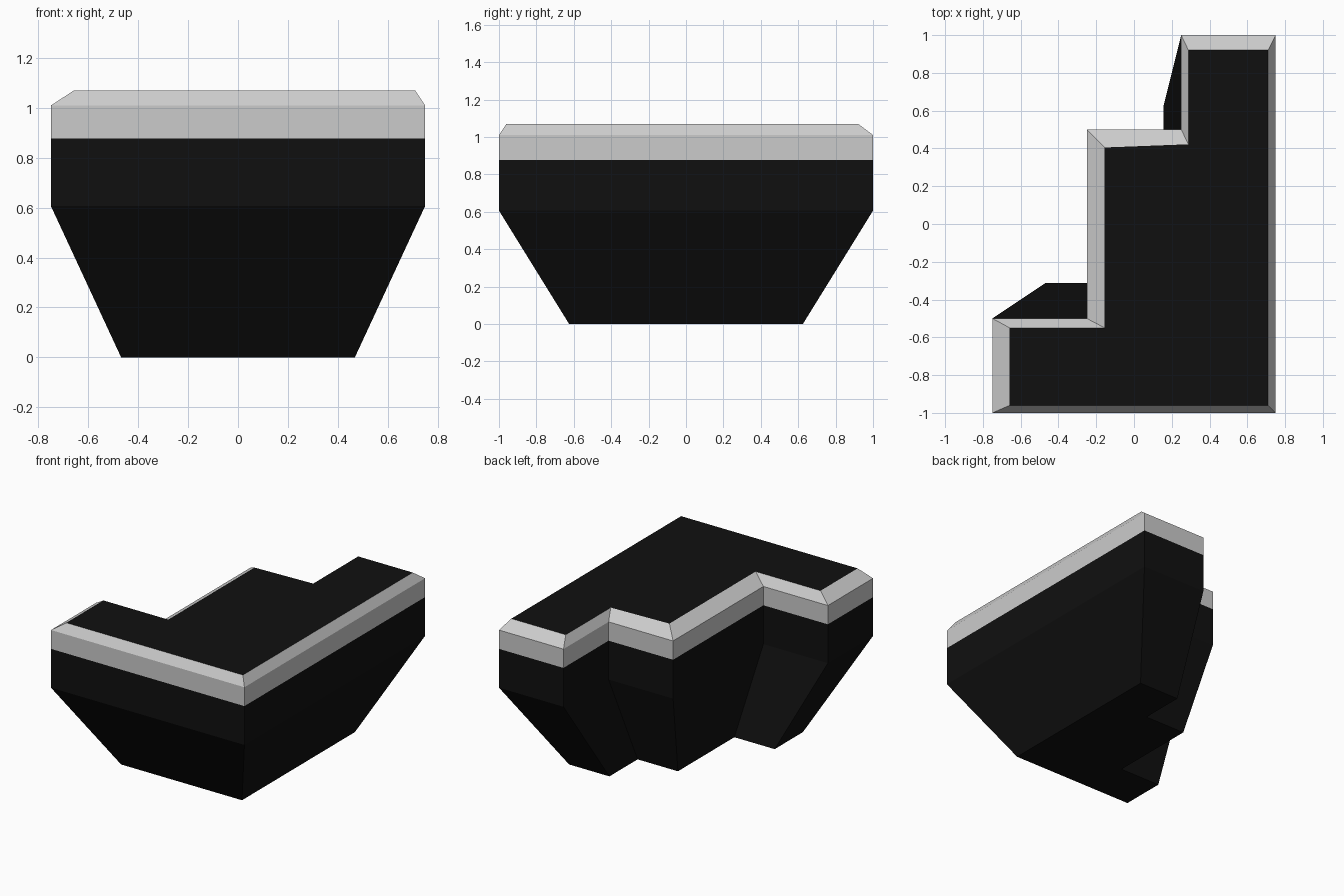
import bpy, bmesh

if "Cube" in bpy.data.objects:
    bpy.data.objects.remove(bpy.data.objects["Cube"])

# Stepped plan outline shared by every level, and the bevelled inner outline
OUTER = [(-0.75, -1), (0.75, -1), (0.75, 1), (0.25, 1),
         (0.25, 0.5), (-0.25, 0.5), (-0.25, -0.5), (-0.75, -0.5)]
INNER = [(-0.658, -0.96), (0.71, -0.96), (0.71, 0.92), (0.288, 0.92),
         (0.288, 0.422), (-0.155, 0.405), (-0.155, -0.55), (-0.658, -0.55)]
BASE = [(x * 0.625, y * 0.625) for x, y in OUTER]

black = bpy.data.materials.new("black")
black.diffuse_color = (0.005, 0.005, 0.005, 1)
black.use_nodes = True
black.node_tree.nodes["Principled BSDF"].inputs["Base Color"].default_value = black.diffuse_color


def loft(name, levels, cap_bottom=False, cap_top=False, material=None):
    """Join stacked outlines (outline, z) with flat side faces."""
    bm = bmesh.new()
    rings = [[bm.verts.new((x, y, z)) for x, y in pts] for pts, z in levels]
    for low, high in zip(rings, rings[1:]):
        for i in range(len(low)):
            j = (i + 1) % len(low)
            bm.faces.new((low[i], low[j], high[j], high[i]))
    if cap_bottom:
        bm.faces.new(rings[0][::-1])
    if cap_top:
        bm.faces.new(rings[-1])
    mesh = bpy.data.meshes.new(name)
    bm.to_mesh(mesh)
    bm.free()
    obj = bpy.data.objects.new(name, mesh)
    bpy.context.collection.objects.link(obj)
    if material:
        mesh.materials.append(material)
    return obj


# Tapered body with a straight upper wall
loft("body", [(BASE, 0), (OUTER, 0.606), (OUTER, 0.878)], cap_bottom=True, material=black)
# Grey edge band with sloped bevel
loft("edge_trim", [(OUTER, 0.878), (OUTER, 1.01), (INNER, 1.07)])
# Flat top surface inside the trim
loft("top_surface", [(INNER, 1.07)], cap_top=True, material=black)
